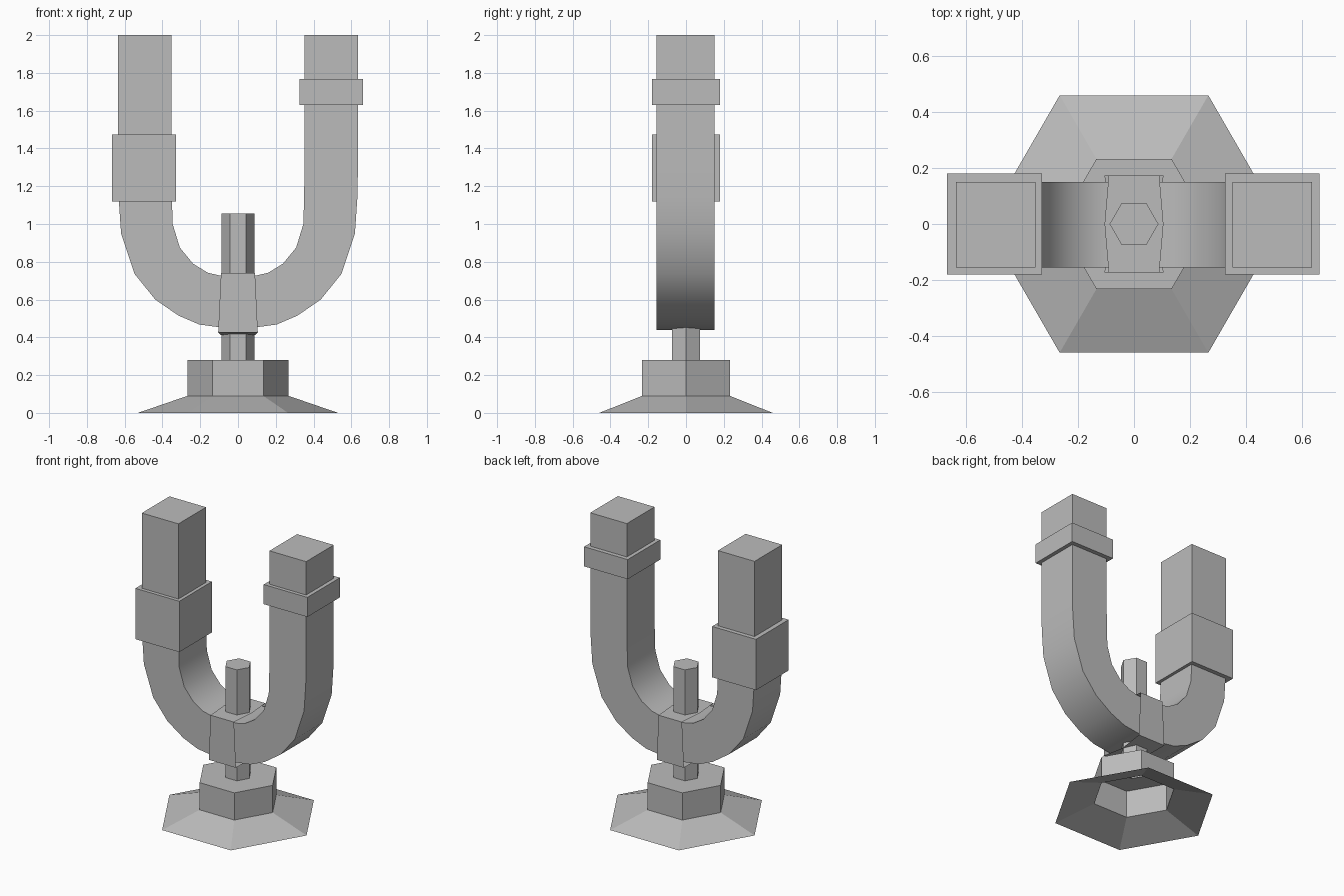
import bpy
import bmesh
import math

cube = bpy.data.objects.get("Cube")
if cube:
    bpy.data.objects.remove(cube, do_unlink=True)

grey = bpy.data.materials.new("metal_grey")
grey.use_nodes = True
grey.diffuse_color = (0.5, 0.5, 0.5, 1)
grey.node_tree.nodes["Principled BSDF"].inputs["Base Color"].default_value = (0.5, 0.5, 0.5, 1)


def finish(name, bm, fix_normals=True, smooth=False):
    if fix_normals:
        bmesh.ops.recalc_face_normals(bm, faces=bm.faces[:])
    mesh = bpy.data.meshes.new(name)
    bm.to_mesh(mesh)
    bm.free()
    mesh.materials.append(grey)
    obj = bpy.data.objects.new(name, mesh)
    bpy.context.collection.objects.link(obj)
    if smooth:
        bpy.ops.object.select_all(action="DESELECT")
        obj.select_set(True)
        bpy.context.view_layer.objects.active = obj
        bpy.ops.object.shade_smooth_by_angle(angle=math.radians(30))
    return obj


def loft(bm, rings, closed=True, cap_start=False, cap_end=False):
    """Bridge rings of points with quads, optionally capping the ends."""
    verts = [[bm.verts.new(p) for p in ring] for ring in rings]
    n = len(verts[0])
    for a, b in zip(verts, verts[1:]):
        for i in range(n if closed else n - 1):
            j = (i + 1) % n
            bm.faces.new((a[i], a[j], b[j], b[i]))
    if cap_start:
        bm.faces.new(verts[0][::-1])
    if cap_end:
        bm.faces.new(verts[-1])


def hexagon(radius, z):
    return [(radius * math.cos(math.radians(60 * i)),
             radius * math.sin(math.radians(60 * i)), z) for i in range(6)]


def hex_part(name, profile):
    bm = bmesh.new()
    loft(bm, [hexagon(r, z) for r, z in profile], cap_end=True)
    finish(name, bm, fix_normals=False)


def box(name, x0, x1, y0, y1, z0, z1):
    bm = bmesh.new()
    loft(bm, [[(x0, y0, z), (x1, y0, z), (x1, y1, z), (x0, y1, z)] for z in (z0, z1)],
         cap_start=True, cap_end=True)
    finish(name, bm)


# Flared foot with hexagonal nut, hollow below, and the threaded rod
hex_part("base_foot", [(0.53, 0), (0.268, 0.09), (0.268, 0.28)])
hex_part("hex_rod", [(0.087, 0.27), (0.087, 1.055)])

# Square pipe bent to a U: outer and inner (x, z) of one half, mirrored
half = [((0.635, 2), (0.352, 2)),
        ((0.635, 1.3), (0.352, 1.3)),
        ((0.632, 1.14), (0.35, 1.14)),
        ((0.619, 0.95), (0.346, 1.0)),
        ((0.547, 0.735), (0.308, 0.875)),
        ((0.438, 0.6), (0.238, 0.79)),
        ((0.315, 0.515), (0.16, 0.742)),
        ((0.205, 0.468), (0.1, 0.728)),
        ((0, 0.44), (0, 0.722))]
stations = [(1, s) for s in half] + [(-1, s) for s in half[-2::-1]]
front, back = -0.155, 0.15
bm = bmesh.new()
loft(bm, [[(m * o[0], front, o[1]), (m * i[0], front, i[1]),
           (m * i[0], back, i[1]), (m * o[0], back, o[1])] for m, (o, i) in stations],
     cap_start=True, cap_end=True)
finish("bent_pipe", bm, smooth=True)

# Collars on the two arms
box("right_collar", -0.667, -0.328, -0.18, 0.18, 1.12, 1.475)
box("left_collar", 0.325, 0.662, -0.18, 0.18, 1.63, 1.767)

# Thin strap wrapped round the pipe: (half width, y, z)
strap = [(0.105, -0.173, 0.425), (0.09, -0.173, 0.74), (0.105, 0, 0.74),
         (0.09, 0.173, 0.74), (0.105, 0.173, 0.425), (0.09, 0, 0.412)]
bm = bmesh.new()
loft(bm, [[(side * w, y, z) for w, y, z in strap] for side in (1, -1)])
finish("clamp_strap", bm, fix_normals=False)
for face_obj in (bpy.data.objects["clamp_strap"],):
    # Turn the strap's faces outward
    bm = bmesh.new()
    bm.from_mesh(face_obj.data)
    flipped = [f for f in bm.faces
               if f.normal.y * f.calc_center_median().y
               + f.normal.z * (f.calc_center_median().z - 0.58) < 0]
    bmesh.ops.reverse_faces(bm, faces=flipped)
    bm.to_mesh(face_obj.data)
    bm.free()
